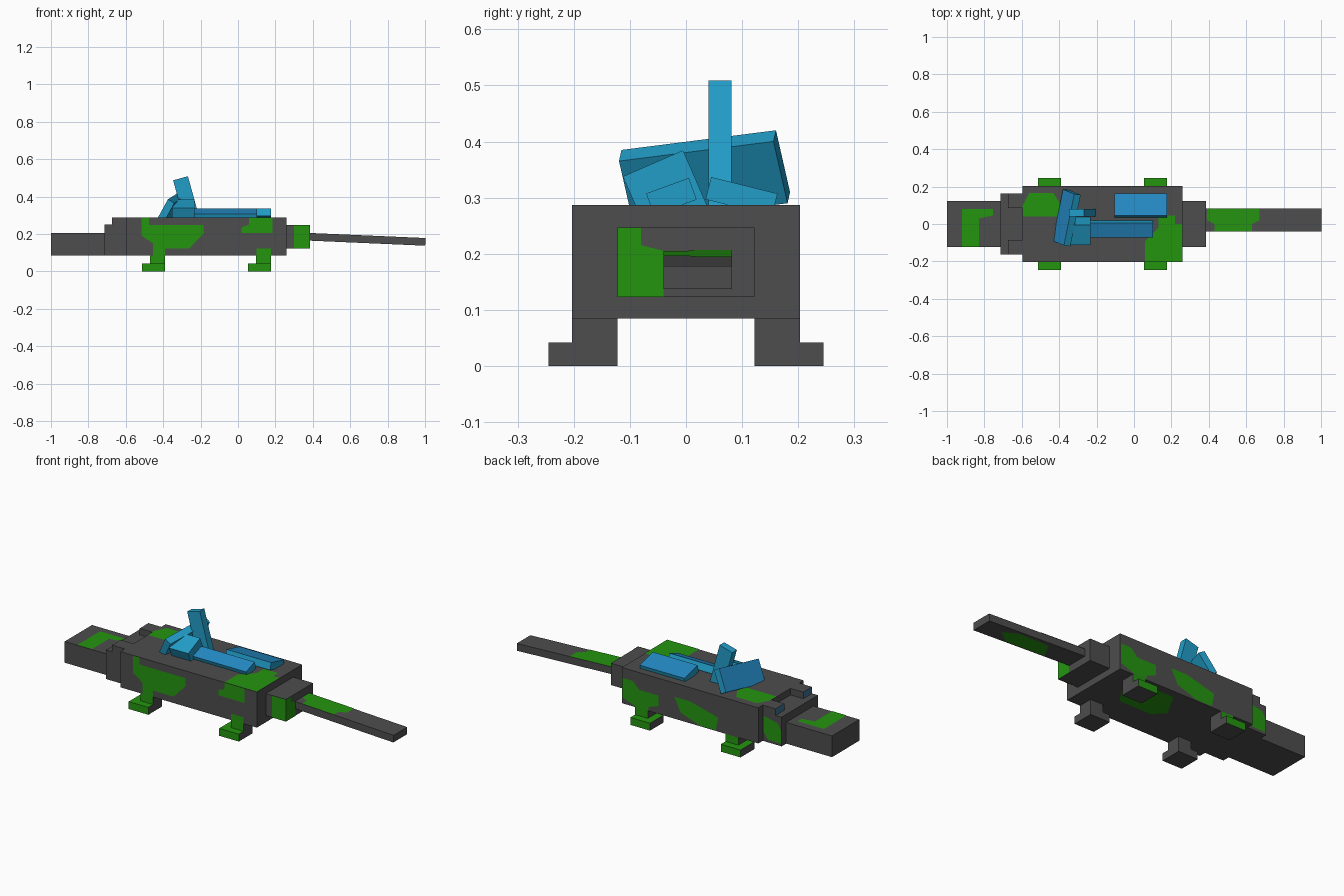
import bpy
import bmesh
from math import radians
from mathutils import Matrix, Vector

if "Cube" in bpy.data.objects:
    bpy.data.objects.remove(bpy.data.objects["Cube"], do_unlink=True)


def material(name, rgb):
    m = bpy.data.materials.new(name)
    m.use_nodes = True
    m.diffuse_color = (*rgb, 1)
    m.node_tree.nodes["Principled BSDF"].inputs["Base Color"].default_value = (*rgb, 1)
    return m


GREY = material("dark_grey", (0.075, 0.075, 0.075))
GREEN = material("moss_green", (0.018, 0.3, 0.005))
CYAN = material("cyan_blue", (0.016, 0.34, 0.58))
AZURE = material("azure_blue", (0.018, 0.25, 0.55))
EYE = material("eye_blue", (0.05, 0.16, 0.3))


def finish(name, bm, mats):
    mesh = bpy.data.meshes.new(name)
    bm.to_mesh(mesh)
    bm.free()
    for m in mats:
        mesh.materials.append(m)
    ob = bpy.data.objects.new(name, mesh)
    bpy.context.collection.objects.link(ob)
    return ob


def block(name, size, place, base, accent=None, directions=()):
    """Box of a size, placed by a matrix; faces along the directions get the accent."""
    bm = bmesh.new()
    bmesh.ops.create_cube(bm, size=1)
    bm.normal_update()
    for f in bm.faces:
        f.material_index = int(any(f.normal.dot(Vector(d)) > 0.9 for d in directions))
    bmesh.ops.transform(bm, matrix=place @ Matrix.Diagonal((*size, 1)), verts=bm.verts)
    return finish(name, bm, [base, accent or base])


def span(name, x, y, z, base=GREY, accent=None, directions=()):
    """Upright box between limits on each axis."""
    lo, hi = map(Vector, zip(x, y, z))
    return block(name, hi - lo, Matrix.Translation((lo + hi) / 2), base, accent, directions)


LIFT = 0.002


def patch(name, points, outward, to_space):
    """Thin painted patch, facing outward and lifted just off the surface."""
    out = Vector(outward)
    bm = bmesh.new()
    f = bm.faces.new([bm.verts.new(Vector(to_space(a, b)) + out * LIFT) for a, b in points])
    f.normal_update()
    if f.normal.dot(out) < 0:
        f.normal_flip()
    return finish(name, bm, [GREEN])


# Body, head and snout
span("body", (-0.595, 0.26), (-0.203, 0.203), (0.085, 0.287))
span("head", (-0.713, -0.595), (-0.163, 0.163), (0.085, 0.25))
span("snout", (-1, -0.713), (-0.122, 0.122), (0.085, 0.205))

# Tail
span("tail_base", (0.26, 0.385), (-0.122, 0.122), (0.123, 0.247))
tail = block("tail", (0.62, 0.122, 0.041),
             Matrix.Translation((0.692, 0.021, 0.171)) @ Matrix.Rotation(radians(2.5), 4, 'Y'), GREY)

# Eyes, legs and feet on both sides
for side, label in ((-1, "right"), (1, "left")):
    def across(a, b):
        return sorted((side * a, side * b))
    span(label + "_eye", (-0.675, -0.595), across(0.085, 0.163), (0.25, 0.287), GREY, EYE, [(-1, 0, 0)])
    for end, x in (("front", -0.39), ("rear", 0.177)):
        span(f"{end}_{label}_leg", (x - 0.08, x), across(0.122, 0.203), (0.042, 0.085),
             GREY, GREEN, [(0, side, 0)])
        span(f"{end}_{label}_foot", (x - 0.123, x), across(0.122, 0.245), (0, 0.042),
             GREY, GREEN, [(0, side, 0), (0, 0, 1)])

# Blue blocks lying on the back
UP = [(0, 0, 1)]


def rolled(centre, angle, axis='X'):
    return Matrix.Translation(centre) @ Matrix.Rotation(radians(angle), 4, axis)


block("left_back_plate", (0.28, 0.122, 0.041), rolled((0.036, 0.099, 0.302), -14), CYAN, AZURE, UP)
block("right_back_plate", (0.335, 0.081, 0.041), rolled((-0.067, -0.026, 0.302), 20), CYAN, AZURE, UP)
block("middle_block", (0.12, 0.117, 0.12), rolled((-0.293, -0.035, 0.306), 23.5), CYAN)
block("upright_arm", (0.082, 0.041, 0.25), rolled((-0.274, 0.061, 0.377), -15.5, 'Y'), CYAN)

# Leaning board, set on its own long, cross and outward directions
long_way = Vector((0.055, 0.275, 0.035)).normalized()
cross_way = Vector((-0.06, 0.025, -0.11)).normalized()
outward = long_way.cross(cross_way)
axes = Matrix((long_way, cross_way, outward)).transposed().to_4x4()
block("leaning_board", (0.283, 0.128, 0.04),
      Matrix.Translation((-0.36, 0.033, 0.3375)) @ axes, CYAN, AZURE, UP)

# Green patches on the body sides
patch("right_front_patch",
      [(-0.515, 0.287), (-0.475, 0.287), (-0.475, 0.247), (-0.185, 0.247), (-0.185, 0.2),
       (-0.225, 0.16), (-0.26, 0.122), (-0.39, 0.122), (-0.39, 0.085), (-0.455, 0.085),
       (-0.455, 0.15), (-0.515, 0.19)], (0, -1, 0), lambda a, b: (a, -0.203, b))
patch("right_rear_patch",
      [(0.02, 0.205), (0.185, 0.205), (0.185, 0.287), (0.06, 0.287), (0.06, 0.25), (0.02, 0.235)],
      (0, -1, 0), lambda a, b: (a, -0.203, b))
patch("right_hip_patch", [(0.1, 0.085), (0.177, 0.085), (0.177, 0.122), (0.1, 0.122)],
      (0, -1, 0), lambda a, b: (a, -0.203, b))
patch("left_rear_patch",
      [(0.255, 0.23), (0.19, 0.23), (0.15, 0.19), (0.03, 0.19), (0.03, 0.13), (0.09, 0.11),
       (0.09, 0.085), (0.16, 0.085), (0.255, 0.12)], (0, 1, 0), lambda a, b: (a, 0.203, b))
patch("left_middle_patch",
      [(-0.07, 0.21), (-0.17, 0.21), (-0.345, 0.165), (-0.33, 0.09), (-0.23, 0.09), (-0.11, 0.13)],
      (0, 1, 0), lambda a, b: (a, 0.203, b))
patch("left_cheek_patch",
      [(-0.6, 0.23), (-0.69, 0.21), (-0.713, 0.17), (-0.713, 0.1), (-0.63, 0.1), (-0.6, 0.14)],
      (0, 1, 0), lambda a, b: (a, 0.163, b))

# Green patches on the top and underside
patch("shoulder_patch",
      [(-0.56, 0.165), (-0.43, 0.165), (-0.39, 0.1), (-0.39, 0.04), (-0.595, 0.04), (-0.595, 0.1)],
      (0, 0, 1), lambda a, b: (a, b, 0.287))
patch("rump_patch",
      [(0.13, 0.045), (0.22, 0.045), (0.22, 0), (0.26, 0), (0.26, -0.203), (0.06, -0.203),
       (0.06, -0.09), (0.1, -0.05), (0.13, -0.02)], (0, 0, 1), lambda a, b: (a, b, 0.287))
patch("snout_patch",
      [(-0.92, 0.08), (-0.755, 0.08), (-0.755, 0.045), (-0.83, 0.03), (-0.83, -0.122), (-0.92, -0.122)],
      (0, 0, 1), lambda a, b: (a, b, 0.205))
patch("belly_patch",
      [(-0.2, 0.02), (-0.14, -0.04), (0.06, -0.04), (0.12, 0.05), (0.08, 0.16), (-0.12, 0.16)],
      (0, 0, -1), lambda a, b: (a, b, 0.085))

# Green patches on the tail
patch("tail_base_side_patch", [(0.3, 0.123), (0.385, 0.123), (0.385, 0.247), (0.3, 0.247)],
      (0, -1, 0), lambda a, b: (a, -0.122, b))
patch("tail_base_end_patch",
      [(-0.122, 0.123), (-0.04, 0.123), (-0.04, 0.205), (-0.08, 0.215), (-0.08, 0.247), (-0.122, 0.247)],
      (1, 0, 0), lambda a, b: (0.385, a, b))


def tail_height(x):
    return 0.171 - (x - 0.692) * 0.0437


patch("tail_top_patch",
      [(0.39, 0.082), (0.67, 0.082), (0.67, 0.02), (0.63, 0), (0.63, -0.04), (0.43, -0.04),
       (0.43, 0), (0.39, 0.02)], (0, 0, 1), lambda a, b: (a, b, tail_height(a) + 0.0205))
patch("tail_under_patch", [(0.55, -0.03), (0.8, -0.03), (0.88, 0.03), (0.8, 0.07), (0.6, 0.06)],
      (0, 0, -1), lambda a, b: (a, b, tail_height(a) - 0.0205))
